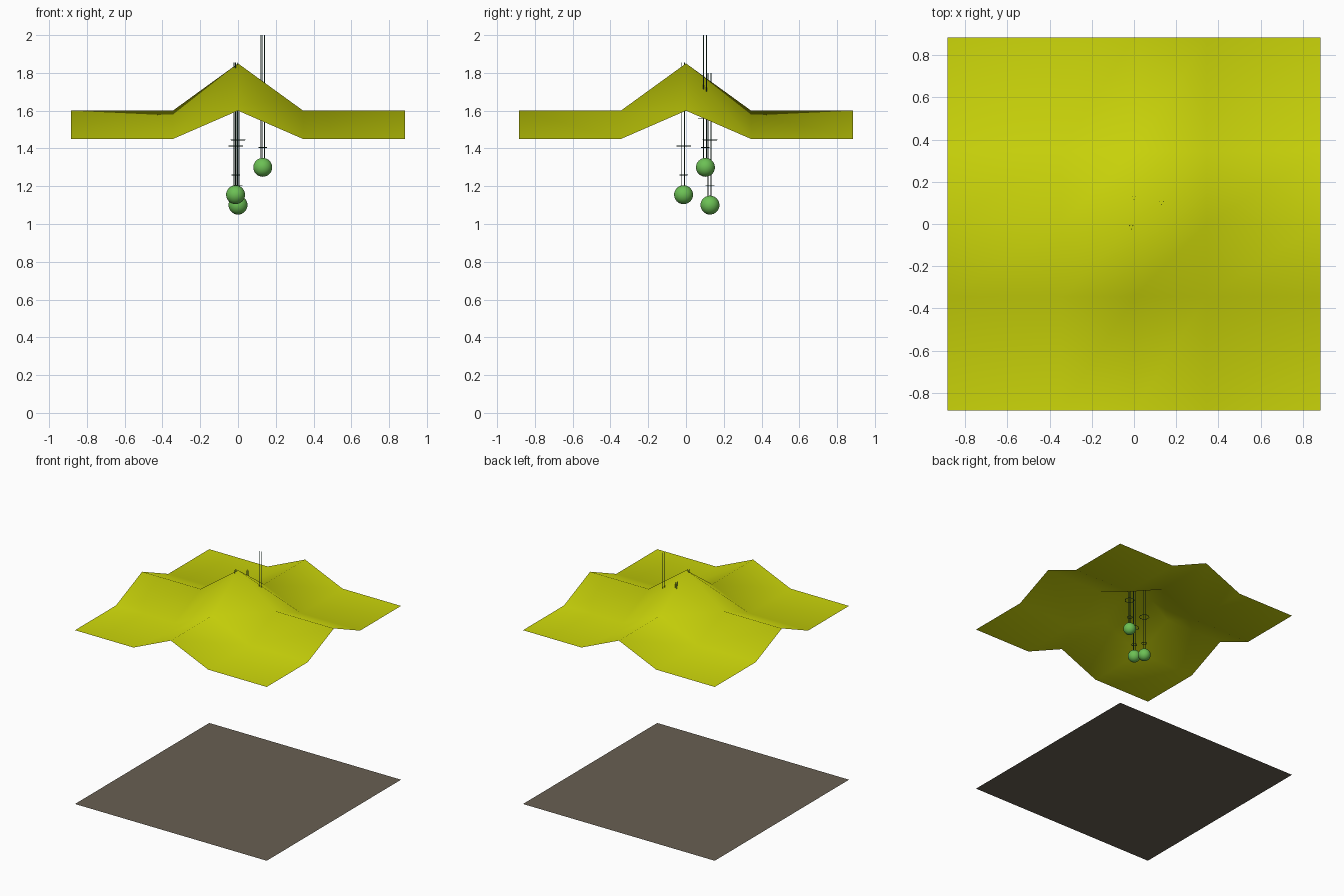
import bpy, bmesh, math

if "Cube" in bpy.data.objects:
    bpy.data.objects.remove(bpy.data.objects["Cube"])


def material(name, rgb):
    m = bpy.data.materials.new(name)
    m.diffuse_color = (*rgb, 1)
    m.use_nodes = True
    m.node_tree.nodes["Principled BSDF"].inputs["Base Color"].default_value = m.diffuse_color
    return m


lime = material("lime_canopy", (0.60, 0.67, 0.003))
brown = material("brown_floor", (0.14, 0.115, 0.085))
green = material("green_ball", (0.15, 0.53, 0.09))
dark = material("dark_green_cord", (0.02, 0.075, 0.045))


def finish(obj, name, mat, smooth=True):
    obj.name = name
    obj.data.materials.append(mat)
    for p in obj.data.polygons:
        p.use_smooth = smooth
    return obj


def from_bmesh(bm, name, mat, smooth=True):
    mesh = bpy.data.meshes.new(name)
    bm.to_mesh(mesh)
    bm.free()
    obj = bpy.data.objects.new(name, mesh)
    bpy.context.collection.objects.link(obj)
    return finish(obj, name, mat, smooth)


# Floor: single flat sheet
HALF, KNEE = 0.885, 0.345
bm = bmesh.new()
bmesh.ops.create_grid(bm, x_segments=1, y_segments=1, size=HALF)
from_bmesh(bm, "floor", brown, False)

# Canopy: folded sheet, two crossing ridges meeting in a central peak
bm = bmesh.new()
steps = [-HALF, -KNEE, 0, KNEE, HALF]
grid = [[bm.verts.new((x, y, 1.45 + 0.15 * ((x == 0) + (y == 0)) + 0.10 * (x == 0 and y == 0)))
         for y in steps] for x in steps]
for i in range(4):
    for j in range(4):
        a, b, c, d = grid[i][j], grid[i + 1][j], grid[i + 1][j + 1], grid[i][j + 1]
        bm.faces.new((a, b, c))
        bm.faces.new((a, c, d))
from_bmesh(bm, "canopy", lime)


# Hanging ornaments: ball, two rings and three cords each
def ring(name, x, y, z, radius):
    bpy.ops.mesh.primitive_torus_add(location=(x, y, z), major_radius=radius, minor_radius=0.002,
                                     major_segments=32, minor_segments=8)
    finish(bpy.context.object, name, dark)


def pendant(label, x, y, z, big_ring):
    bpy.ops.mesh.primitive_uv_sphere_add(segments=32, ring_count=16, radius=0.05, location=(x, y, z))
    finish(bpy.context.object, label + "_ball", green)
    ring(label + "_small_ring", x, y, z + 0.105, 0.021)
    ring(label + "_large_ring", x, y, z + big_ring, 0.037)
    bottom, top = z + 0.04, z + 0.70
    for k in range(3):
        a = math.radians(30 + 120 * k)
        bpy.ops.mesh.primitive_cylinder_add(
            vertices=8, radius=0.002, depth=top - bottom,
            location=(x + 0.01 * math.cos(a), y + 0.01 * math.sin(a), (top + bottom) / 2))
        finish(bpy.context.object, f"{label}_cord_{k + 1}", dark)


pendant("centre_pendant", -0.013, -0.013, 1.155, 0.258)
pendant("rear_pendant", 0.0, 0.127, 1.10, 0.345)
pendant("right_pendant", 0.131, 0.103, 1.30, 0.26)
